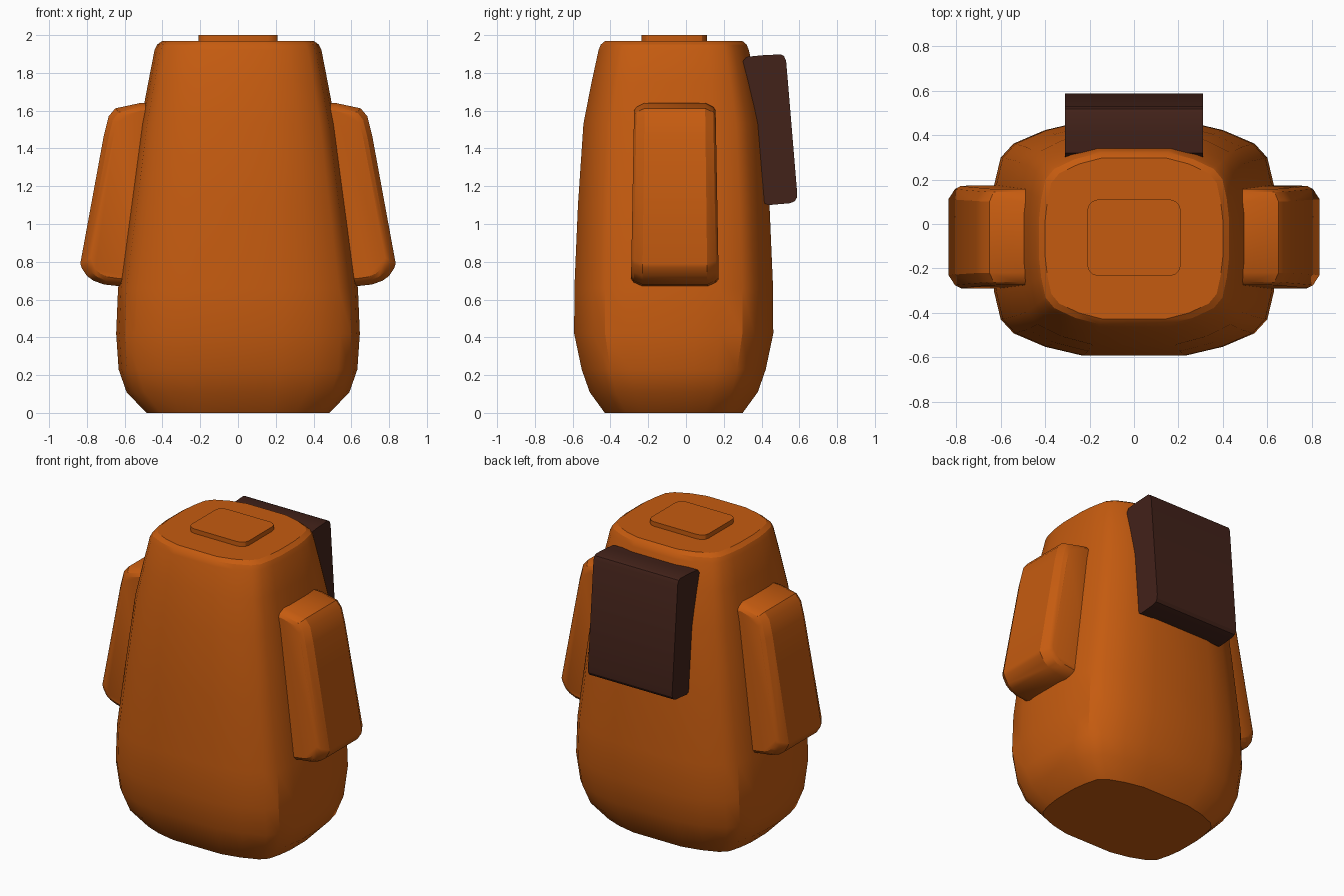
import bpy, bmesh

if "Cube" in bpy.data.objects:
    bpy.data.objects.remove(bpy.data.objects["Cube"])


def material(name, color):
    m = bpy.data.materials.new(name)
    m.diffuse_color = (*color, 1)
    m.use_nodes = True
    m.node_tree.nodes["Principled BSDF"].inputs["Base Color"].default_value = m.diffuse_color
    return m


orange = material("orange", (0.56, 0.105, 0.005))
brown = material("brown", (0.055, 0.016, 0.010))


def loft(name, rings, mat, angle=0.5):
    """Skin a list of equally sized closed rings and cap both ends."""
    bm = bmesh.new()
    loops = [[bm.verts.new(p) for p in ring] for ring in rings]
    n = len(loops[0])
    for a, b in zip(loops, loops[1:]):
        for i in range(n):
            j = (i + 1) % n
            bm.faces.new((a[i], a[j], b[j], b[i]))
    bm.faces.new(loops[0])
    bm.faces.new(loops[-1])
    bmesh.ops.recalc_face_normals(bm, faces=bm.faces)
    me = bpy.data.meshes.new(name)
    bm.to_mesh(me)
    bm.free()
    ob = bpy.data.objects.new(name, me)
    bpy.context.collection.objects.link(ob)
    me.materials.append(mat)
    bpy.ops.object.select_all(action='DESELECT')
    ob.select_set(True)
    bpy.context.view_layer.objects.active = ob
    bpy.ops.object.shade_smooth_by_angle(angle=angle)
    return ob


def four_way(quarter):
    """Mirror a quarter outline (from +y side round to +x side) into a closed loop."""
    right = quarter + [(x, -y) for x, y in reversed(quarter)]
    return right + [(-x, y) for x, y in reversed(right)]


CY = -0.065

# Body: rounded section scaled up the height (z, half width, half depth)
section = four_way([(.36, 1), (.62, .925), (.84, .81), (.93, .69), (.975, .46), (1, .22)])
levels = [(0, .485, .365), (.11, .59, .445), (.23, .632, .487), (.42, .645, .527),
          (.66, .635, .526), (1.1, .575, .507), (1.53, .517, .478), (1.75, .475, .435),
          (1.92, .442, .398), (1.95, .428, .386), (1.97, .40, .362)]
loft("body", [[(x * hx, CY + y * hy, z) for x, y in section] for z, hx, hy in levels], orange)

# Raised plate on top
plate = four_way([(.16, .173), (.185, .165), (.203, .148), (.21, .125)])
loft("top_plate", [[(x, CY + .003 + y, z) for x, y in plate] for z in (1.95, 2.0)], orange)

# Side pouches: profile in x-z, inset towards the front and back faces
profile = [(.40, 1.645), (.52, 1.64), (.65, 1.612), (.685, 1.57), (.71, 1.47),
           (.835, .79), (.828, .768), (.80, .725), (.765, .70), (.71, .68),
           (.62, .67), (.50, .67)]
layers = [(-.232, .85), (-.218, .92), (-.172, 1), (.172, 1), (.218, .92), (.232, .85)]


def pouch_ring(y, s):
    ring = []
    for x, z in profile:
        t = (z - .67) / .975
        axis = .62 - .12 * t
        zs = 1 - (1 - s) * .55
        if x > axis:
            x = axis + (x - axis) * (1 - (1 - s) * 1.6)
        ring.append((x, CY + .006 + y * (1 - .07 * t), 1.157 + (z - 1.157) * zs))
    return ring


pouch = loft("side_pouch", [pouch_ring(y, s) for y, s in layers], orange)
mirror = pouch.modifiers.new("mirror", 'MIRROR')

# Back pack: rounded tilted slab
slab = [(.30, 1.86), (.32, 1.885), (.40, 1.893), (.50, 1.898), (.518, 1.89), (.53, 1.865),
        (.588, 1.17), (.587, 1.14), (.575, 1.12), (.55, 1.11), (.435, 1.10), (.415, 1.11),
        (.36, 1.13), (.33, 1.5)]
loft("back_pack", [[(x, y, z) for y, z in slab] for x in (-.31, .31)], brown)
